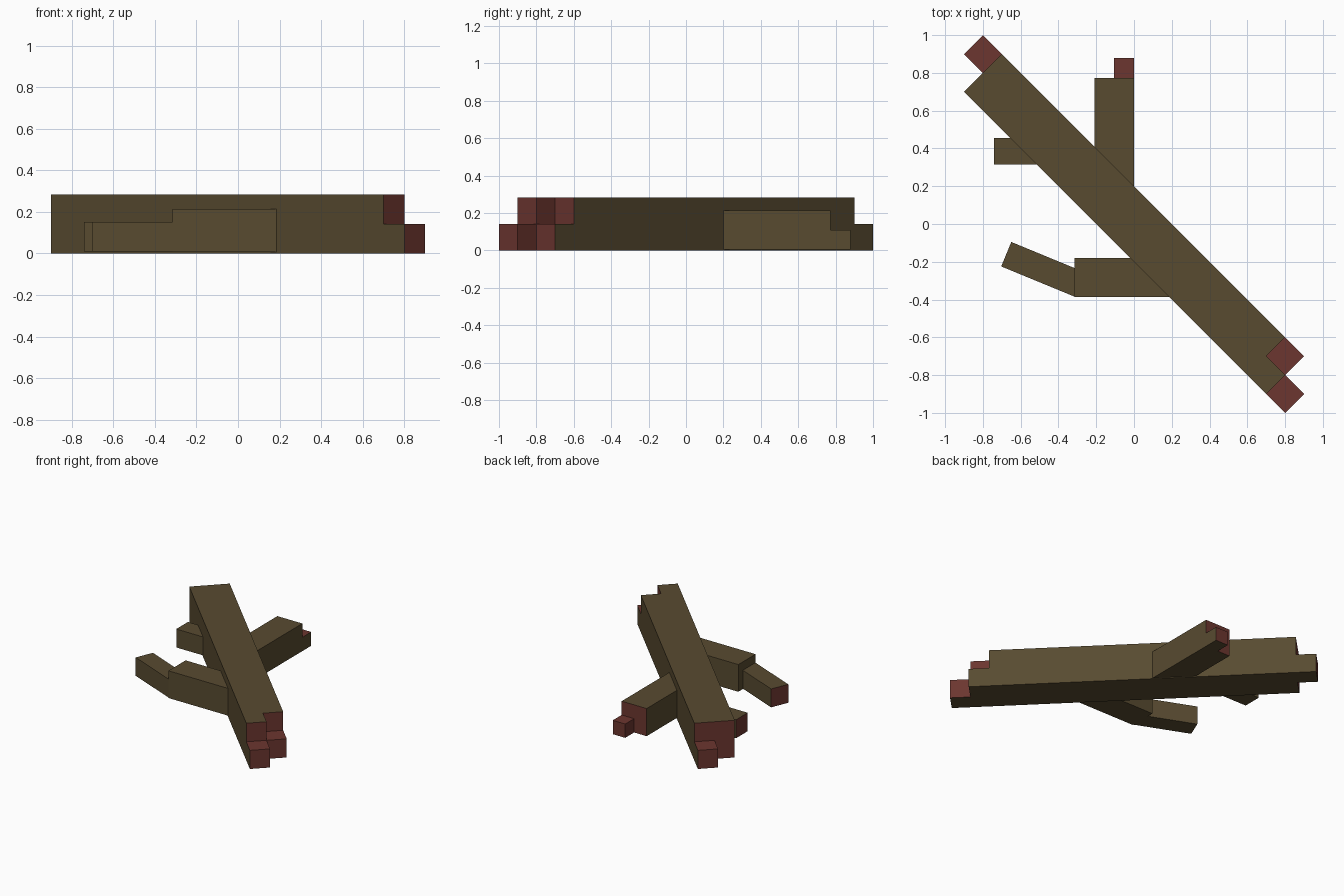
import bpy, bmesh, math

cube = bpy.data.objects.get("Cube")
if cube:
    bpy.data.objects.remove(cube, do_unlink=True)


def make_material(name, color):
    m = bpy.data.materials.new(name)
    m.use_nodes = True
    m.diffuse_color = color
    bsdf = m.node_tree.nodes["Principled BSDF"]
    bsdf.inputs["Base Color"].default_value = color
    bsdf.inputs["Roughness"].default_value = 0.9
    return m


BARK = make_material("brown bark", (0.098, 0.070, 0.030, 1))
HEART = make_material("red heartwood", (0.150, 0.037, 0.029, 1))


def make_log(name, center, angle, width, base, span, steps=None, red_end=True):
    """Square log along local x, made of four quarter bars that may end at
    different lengths. steps maps (side, level) to a (start, end) pair."""
    bars = {(j, k): (steps or {}).get((j, k), span) for j in (0, 1) for k in (0, 1)}
    cuts = sorted({c for bar in bars.values() for c in bar})
    half = width / 2

    def solid(i, j, k):
        if (j, k) not in bars or not 0 <= i < len(cuts) - 1:
            return False
        start, end = bars[j, k]
        return start <= cuts[i] and cuts[i + 1] <= end

    bm = bmesh.new()
    cells = [(i, j, k) for i in range(len(cuts) - 1) for j, k in bars if solid(i, j, k)]
    for cell in cells:
        i, j, k = cell
        low = (cuts[i], (j - 1) * half, k * half)
        high = (cuts[i + 1], j * half, (k + 1) * half)
        for axis in range(3):
            for side in (0, 1):
                near = list(cell)
                near[axis] += 2 * side - 1
                if solid(*near):
                    continue
                # exposed wall of this cell, wound outward
                a, b = (axis + 1) % 3, (axis + 2) % 3
                ring = []
                for p, q in ((0, 0), (1, 0), (1, 1), (0, 1)):
                    co = [0, 0, 0]
                    co[axis] = (low, high)[side][axis]
                    co[a] = (low, high)[p][a]
                    co[b] = (low, high)[q][b]
                    ring.append(bm.verts.new(co))
                face = bm.faces.new(ring if side else ring[::-1])
                # the outer sides are bark, every cut wall is heartwood
                outer = axis > 0 and near[axis] not in (0, 1)
                face.material_index = 0 if outer or not red_end else 1
    bmesh.ops.remove_doubles(bm, verts=bm.verts, dist=0.0001)
    bmesh.ops.dissolve_limit(bm, angle_limit=0.01, verts=bm.verts, edges=bm.edges,
                             delimit={'MATERIAL'})
    mesh = bpy.data.meshes.new(name)
    bm.to_mesh(mesh)
    bm.free()
    mesh.materials.append(BARK)
    mesh.materials.append(HEART)
    obj = bpy.data.objects.new(name, mesh)
    obj.location = (*center, base)
    obj.rotation_euler.z = math.radians(angle)
    bpy.context.collection.objects.link(obj)
    return obj


# Fallen trunk with stepped, broken ends
q = math.sqrt(2) / 10
make_log("trunk", (0, 0), -45, 2 * q, 0, (-8 * q, 8 * q),
         {(0, 0): (-8 * q, 9 * q), (1, 0): (-9 * q, 8 * q), (1, 1): (-8 * q, 7 * q)})

# Branches
make_log("back_branch", (-0.105, 0), 90, 0.21, 0.005, (0.05, 0.773),
         {(0, 0): (0.05, 0.88)})
make_log("side_stub", (0, 0.385), 180, 0.14, 0.01, (0.4, 0.74))
make_log("front_branch", (0, -0.2825), 180, 0.207, 0.007, (-0.25, 0.315), red_end=False)
make_log("front_branch_tip", (-0.288, -0.32), 157.6, 0.14, 0.01, (0, 0.42))
